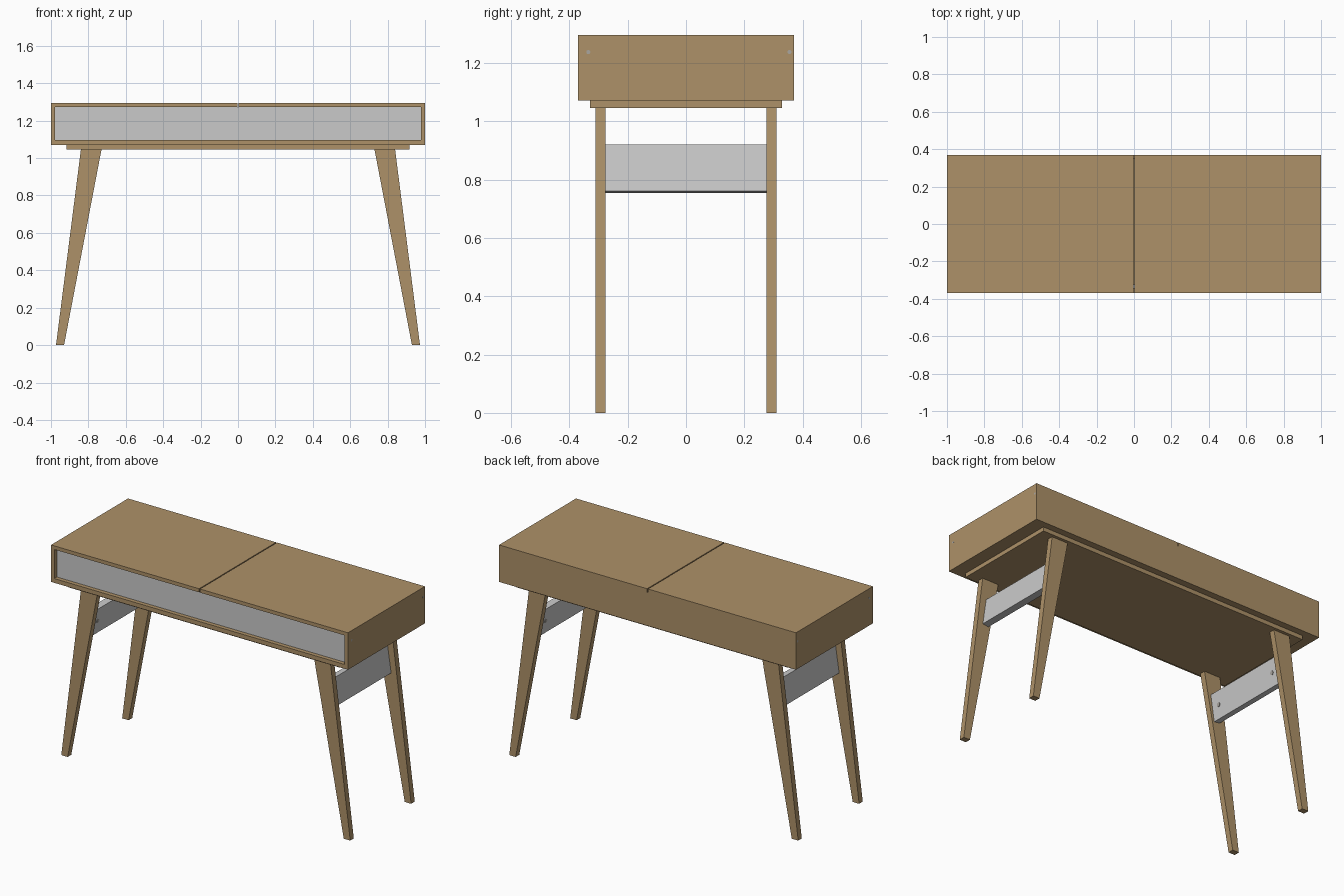
import bpy, bmesh, math
from mathutils import Matrix, Vector

if "Cube" in bpy.data.objects:
    bpy.data.objects.remove(bpy.data.objects["Cube"])


def material(name, rgb):
    m = bpy.data.materials.new(name)
    m.diffuse_color = (*rgb, 1.0)
    m.use_nodes = True
    m.node_tree.nodes["Principled BSDF"].inputs["Base Color"].default_value = m.diffuse_color
    return m


WOOD = material("oak wood", (0.42, 0.285, 0.14))
GREY = material("light grey paint", (0.59, 0.59, 0.59))
METAL = material("screw metal", (0.4, 0.38, 0.35))


def finish(name, bm, mat):
    bmesh.ops.recalc_face_normals(bm, faces=bm.faces)
    me = bpy.data.meshes.new(name)
    bm.to_mesh(me)
    bm.free()
    me.materials.append(mat)
    ob = bpy.data.objects.new(name, me)
    bpy.context.collection.objects.link(ob)
    return ob


def box(name, lo, hi, mat):
    bm = bmesh.new()
    bmesh.ops.create_cube(bm, size=1)
    for v in bm.verts:
        v.co = Vector([lo[i] if v.co[i] < 0 else hi[i] for i in range(3)])
    return finish(name, bm, mat)


def prism(name, profile, y0, y1, mat):
    """Extrude an (x, z) outline along y."""
    bm = bmesh.new()
    face = bm.faces.new([bm.verts.new((x, y0, z)) for x, z in profile])
    ext = bmesh.ops.extrude_face_region(bm, geom=[face])["geom"]
    for v in ext:
        if isinstance(v, bmesh.types.BMVert):
            v.co.y = y1
    return finish(name, bm, mat)


def screw(name, pos, axis, radius):
    """Thin disc lying against a face, pointing along axis."""
    bm = bmesh.new()
    rot = Vector((0, 0, 1)).rotation_difference(Vector(axis)).to_matrix().to_4x4()
    bmesh.ops.create_cone(bm, cap_ends=True, segments=16, radius1=radius, radius2=radius,
                          depth=0.004, matrix=Matrix.Translation(pos) @ rot)
    return finish(name, bm, METAL)


D, T = 0.37, 0.022            # half depth, board thickness
Z0, Z1 = 1.07, 1.295          # desk case height

# Desk case
box("case_bottom", (-1 + T, -D, Z0), (1 - T, D, Z0 + 0.026), WOOD)
box("case_back", (-1 + T, D - T, Z0 + 0.026), (1 - T, D, Z1 - T), WOOD)
box("drawer_front", (-1 + T, -D + 0.025, Z0 + 0.026), (1 - T, -D + 0.047, Z1 - T), GREY)
box("base_slab", (-0.917, -0.329, 1.045), (0.917, 0.329, Z0), WOOD)

for s, side in ((-1, "left"), (1, "right")):
    def span(a, b):
        return min(s * a, s * b), max(s * a, s * b)

    # Side wall and top lid, with a narrow gap between the lids
    a, b = span(1 - T, 1)
    box(side + "_wall", (a, -D, Z0), (b, D, Z1 - T), WOOD)
    a, b = span(0.003, 1)
    box(side + "_lid", (a, -D, Z1 - T), (b, D, Z1), WOOD)
    for y in (-0.335, 0.355):
        screw(side + "_hinge_pin", (s * 0.9985, y, 1.237), (s, 0, 0), 0.007)

    # Tapered splayed legs
    outline = [(s * x, z) for x, z in ((0.73, 1.045), (0.84, 1.045), (0.973, 0), (0.93, 0))]
    for y, end in ((-0.3105, "front"), (0.2755, "back")):
        prism(f"{side}_{end}_leg", outline, y, y + 0.035, WOOD)

    # Tilted grey panel between the legs, screwed from inside
    axis = Vector((0.15, 0, -1)).normalized()
    out = Vector((1, 0, 0.15)).normalized()
    c = Vector((0.807, 0, 0.8375))
    pts = [c + axis * u * 0.081 + out * w * 0.02 for u, w in ((-1, -1), (-1, 1), (1, 1), (1, -1))]
    prism(side + "_leg_panel", [(s * p.x, p.z) for p in pts], -0.2755, 0.2755, GREY)
    for y in (-0.225, 0.225):
        p = c - out * 0.0205
        screw(side + "_panel_screw", (s * p.x, y, p.z), (-s * out.x, 0, -out.z), 0.012)
